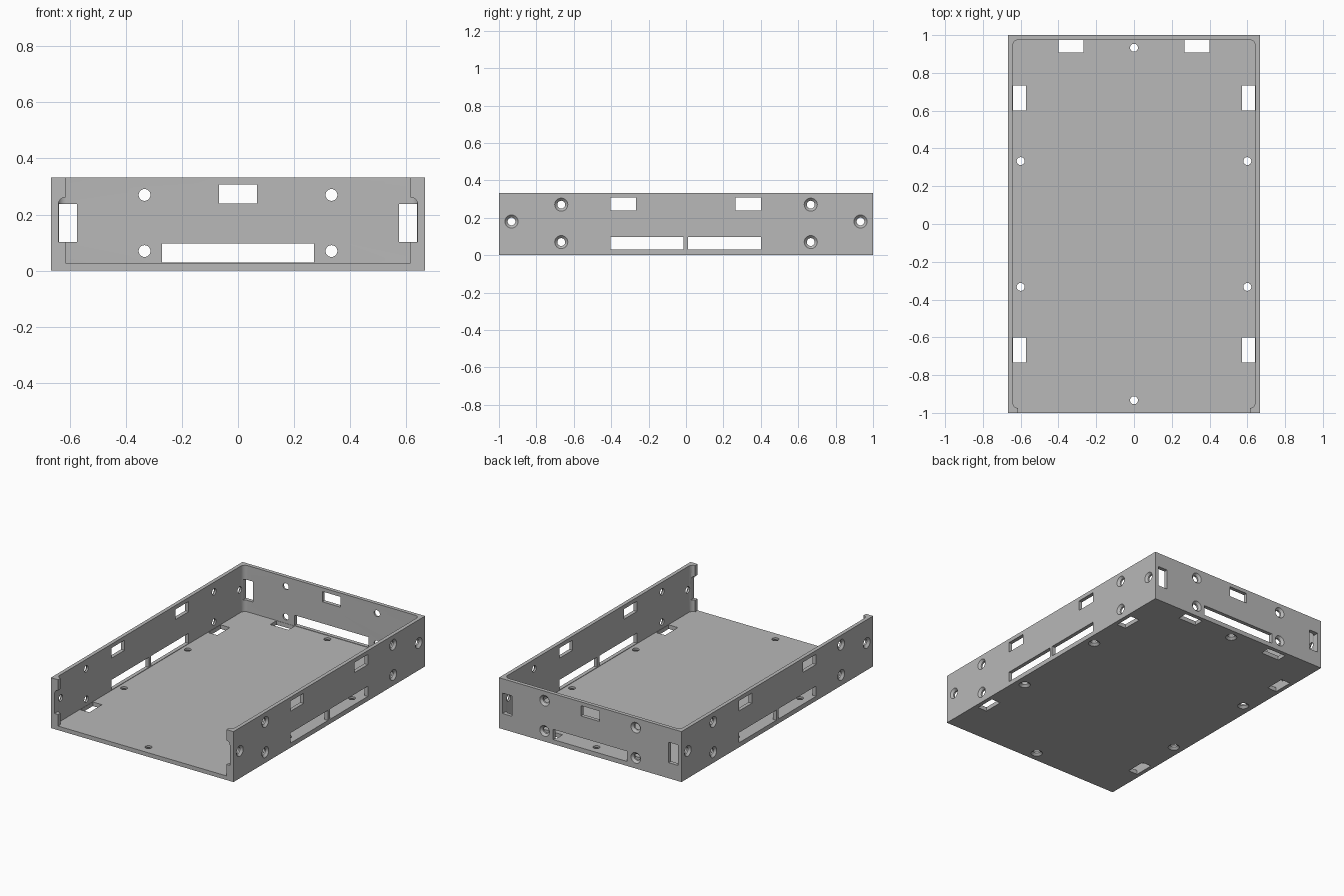
import bpy
import bmesh
from mathutils import Matrix, Vector

if "Cube" in bpy.data.objects:
    bpy.data.objects.remove(bpy.data.objects["Cube"], do_unlink=True)

W, L, H = 0.667, 1.0, 0.333      # half width, half length, height
T = 0.025                        # wall thickness


def box(bm, x0, x1, y0, y1, z0, z1):
    lo, hi = Vector((x0, y0, z0)), Vector((x1, y1, z1))
    m = Matrix.Translation((lo + hi) / 2) @ Matrix.Diagonal((*(hi - lo), 1))
    return bmesh.ops.create_cube(bm, size=1, matrix=m)["verts"]


def rod(bm, centre, axis, r1, r2, depth):
    m = (Matrix.Translation(centre)
         @ Vector(axis).to_track_quat("Z", "Y").to_matrix().to_4x4())
    bmesh.ops.create_cone(bm, cap_ends=True, segments=32, radius1=r1,
                          radius2=r2, depth=depth, matrix=m)


def finish(bm, name):
    mesh = bpy.data.meshes.new(name)
    bm.to_mesh(mesh)
    bm.free()
    obj = bpy.data.objects.new(name, mesh)
    bpy.context.collection.objects.link(obj)
    return obj


# Solid block
bm = bmesh.new()
box(bm, -W, W, -L, L, 0, H)
tray = finish(bm, "open_tray")

# Inner cavity with rounded upright corners
cavity = bmesh.new()
box(cavity, -W + T, W - T, -L + T, L - T, T + 0.002, H + 0.1)
upright = [e for e in cavity.edges
           if abs(e.verts[0].co.z - e.verts[1].co.z) > 0.1]
bmesh.ops.bevel(cavity, geom=upright, offset=0.03, segments=6,
                profile=0.5, affect="EDGES")

# Open front, leaving a narrow lip on each side
opening = bmesh.new()
box(opening, -0.615, 0.615, -1.1, -0.9, T + 0.002, H + 0.1)

slots, drills, sinks = bmesh.new(), bmesh.new(), bmesh.new()


def screw_hole(point, outward):
    """Drill a hole through a panel, countersunk on its outer face."""
    p, n = Vector(point), Vector(outward)
    rod(drills, p - n * 0.012, n, 0.021, 0.021, 0.06)
    rod(sinks, p - n * 0.008, n, 0.014, 0.040, 0.026)


for s in (-1, 1):
    # Side wall slots and screw holes
    wall = sorted((s * 0.62, s * 0.70))
    for y0, y1 in ((-0.405, -0.268), (0.265, 0.402)):
        box(slots, *wall, y0, y1, 0.24, 0.307)
    for y0, y1 in ((-0.405, -0.013), (0.010, 0.402)):
        box(slots, *wall, y0, y1, 0.03, 0.097)
    for y in (-0.667, 0.667):
        for z in (0.07, 0.27):
            screw_hole((s * W, y, z), (s, 0, 0))
    for y in (-0.933, 0.933):
        screw_hole((s * W, y, 0.18), (s, 0, 0))

    # Back wall holes and end slots
    for z in (0.07, 0.27):
        screw_hole((s * 0.333, L, z), (0, 1, 0))
    end = sorted((s * 0.573, s * 0.64))
    box(slots, *end, 0.96, 1.05, 0.103, 0.238)

    # Notch in each front lip with a rounded top
    box(slots, *end, -1.05, -0.96, 0.103, 0.238)
    rod(drills, (s * 0.615, -1.0, 0.237), (0, 1, 0), 0.0245, 0.0245, 0.08)

    # Floor slots and screw holes
    for y in (-0.667, 0.667):
        box(slots, *end, y - 0.066, y + 0.066, -0.05, 0.035)
    box(slots, *sorted((s * 0.267, s * 0.4)), 0.907, 0.973, -0.05, 0.035)
    for y in (-0.333, 0.333):
        screw_hole((s * 0.6, y, 0), (0, 0, -1))
    screw_hole((0, s * 0.933, 0), (0, 0, -1))

# Back wall centre slots
box(slots, -0.067, 0.067, 0.95, 1.05, 0.24, 0.308)
box(slots, -0.27, 0.27, 0.95, 1.05, 0.03, 0.097)

# Cut everything out of the block and keep the result
cutters = []
for name, part in (("cavity", cavity), ("opening", opening),
                   ("slots", slots), ("drills", drills), ("sinks", sinks)):
    cutter = finish(part, name + "_cutter")
    cutter.hide_render = True
    cutters.append(cutter)
    mod = tray.modifiers.new(name, "BOOLEAN")
    mod.operation = "DIFFERENCE"
    mod.solver = "EXACT"
    mod.object = cutter
bpy.context.view_layer.update()
graph = bpy.context.evaluated_depsgraph_get()
result = bpy.data.meshes.new_from_object(tray.evaluated_get(graph))
tray.modifiers.clear()
tray.data = result
for cutter in cutters:
    bpy.data.objects.remove(cutter, do_unlink=True)

# Plain grey finish
grey = bpy.data.materials.new("plain_grey")
grey.use_nodes = True
colour = (0.48, 0.48, 0.48, 1)
grey.diffuse_color = colour
grey.node_tree.nodes["Principled BSDF"].inputs["Base Color"].default_value = colour
tray.data.materials.clear()
tray.data.materials.append(grey)

bpy.ops.object.select_all(action="DESELECT")
tray.select_set(True)
bpy.context.view_layer.objects.active = tray
bpy.ops.object.shade_smooth_by_angle(angle=0.5)
